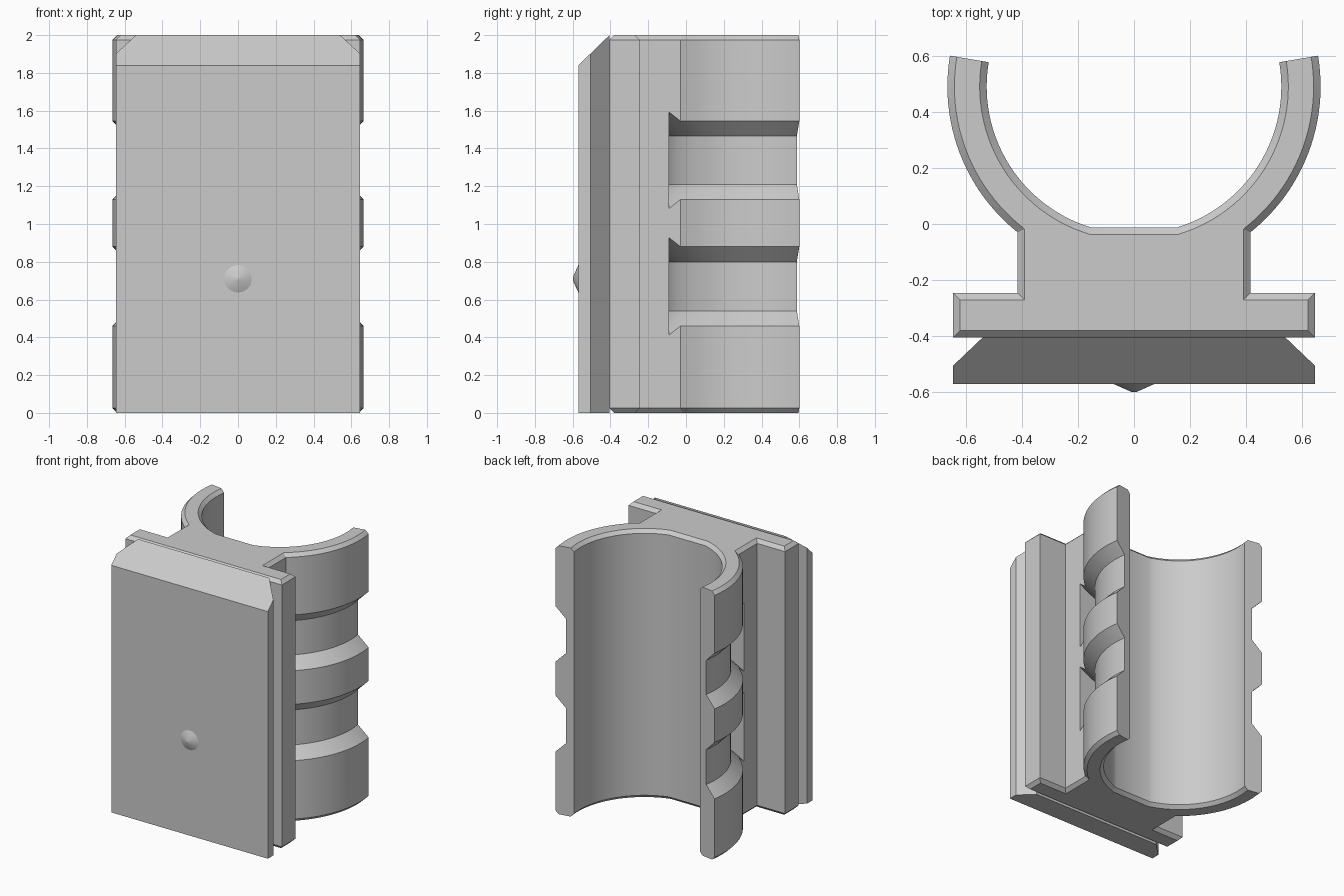
import bpy, bmesh
from math import sin, cos, asin, acos, atan2, radians, pi, sqrt
from mathutils import Vector, Matrix

cube = bpy.data.objects.get("Cube")
if cube:
    bpy.data.objects.remove(cube, do_unlink=True)

GREY = (0.6, 0.6, 0.6, 1.0)
mat = bpy.data.materials.new("light grey")
mat.use_nodes = True
mat.diffuse_color = GREY
mat.node_tree.nodes["Principled BSDF"].inputs["Base Color"].default_value = GREY

HEIGHT, BEVEL = 2.0, 0.025
CENTRE_Y, OUTER, INNER, GROOVE = 0.49, 0.665, 0.525, 0.585
NECK, WIDE, BACK, FRONT = 0.415, 0.645, -0.245, -0.405
FLAT_X, FLAT_Y = 0.15, -0.015


def make_object(name, bm):
    bmesh.ops.recalc_face_normals(bm, faces=bm.faces[:])
    mesh = bpy.data.meshes.new(name)
    bm.to_mesh(mesh)
    bm.free()
    obj = bpy.data.objects.new(name, mesh)
    bpy.context.collection.objects.link(obj)
    mesh.materials.append(mat)
    return obj


def smooth(obj):
    bpy.ops.object.select_all(action='DESELECT')
    obj.select_set(True)
    bpy.context.view_layer.objects.active = obj
    bpy.ops.object.shade_smooth_by_angle(angle=radians(30))


def loft(rings, closed=False):
    """Skin a list of equal rings, either capped or joined end to end."""
    bm = bmesh.new()
    loops = [[bm.verts.new(p) for p in ring] for ring in rings]
    pairs = list(zip(loops, loops[1:]))
    if closed:
        pairs.append((loops[-1], loops[0]))
    else:
        bm.faces.new(loops[0][::-1])
        bm.faces.new(loops[-1])
    for a, b in pairs:
        for i in range(len(a)):
            j = (i + 1) % len(a)
            bm.faces.new((a[i], a[j], b[j], b[i]))
    return bm


def slice_off(bm, point, normal):
    """Remove what lies on the normal's side of a plane and cap the cut."""
    cut = bmesh.ops.bisect_plane(bm, geom=bm.verts[:] + bm.edges[:] + bm.faces[:],
                                 plane_co=point, plane_no=normal, clear_outer=True)
    edges = [e for e in cut["geom_cut"] if isinstance(e, bmesh.types.BMEdge)]
    bmesh.ops.holes_fill(bm, edges=edges, sides=0)


def arc(radius, start, end, steps):
    angles = [start + (end - start) * i / steps for i in range(steps + 1)]
    return [Vector((radius * cos(a), CENTRE_Y + radius * sin(a))) for a in angles]


def inset(points):
    """Mitred inset of the outline, leaving the clip's two open ends alone."""
    lines = []
    for p, q in zip(points, points[1:] + points[:1]):
        d = q - p
        n = Vector((-d.y, d.x)).normalized()
        open_end = (p.y + q.y) / 2 > 0.55 and d.length > 0.1
        lines.append((n, n.dot(p) + (0 if open_end else BEVEL)))
    result = []
    for i in range(len(points)):
        (n1, c1), (n2, c2) = lines[i - 1], lines[i]
        det = n1.x * n2.y - n1.y * n2.x
        result.append(Vector(((c1 * n2.y - c2 * n1.y) / det,
                              (n1.x * c2 - n2.x * c1) / det)))
    return result


# Clip body: flange, neck and open ring as one outline with bevelled rims
tip = radians(9.5)
half = [Vector((WIDE, FRONT)), Vector((WIDE, BACK)), Vector((NECK, BACK))]
half += arc(OUTER, -acos(NECK / OUTER), tip, 24)
half += arc(INNER, tip, atan2(FLAT_Y - CENTRE_Y, FLAT_X), 28)
outline = half + [Vector((-p.x, p.y)) for p in reversed(half)]
rim = inset(outline)
layers = [(rim, 0), (outline, BEVEL), (outline, HEIGHT - BEVEL), (rim, HEIGHT)]
body = make_object("clip_body", loft([[(p.x, p.y, z) for p in ring] for ring, z in layers]))

# Two tapered grooves round the outside of the ring
REACH = 0.78
for low, high in ((0.46, 0.88), (1.13, 1.545)):
    flare = REACH - OUTER
    depth = OUTER - GROOVE
    section = [(GROOVE, low + depth), (REACH, low - flare),
               (REACH, high + flare), (GROOVE, high - depth)]
    turns = [2 * pi * (i + 0.5) / 96 for i in range(96)]
    bm = loft([[(r * cos(a), CENTRE_Y + r * sin(a), z) for r, z in section]
               for a in turns], closed=True)
    slice_off(bm, (0, -0.09, 0), (0, -1, 0))
    cutter = make_object("groove_cutter", bm)
    cutter.hide_render = True
    mod = body.modifiers.new("groove", 'BOOLEAN')
    mod.operation, mod.solver, mod.object = 'DIFFERENCE', 'EXACT', cutter
    bpy.context.view_layer.objects.active = body
    bpy.ops.object.modifier_apply(modifier=mod.name)
    bpy.data.objects.remove(cutter, do_unlink=True)
smooth(body)

# Front plate with slanted back corners and a sloping top edge
plate_half = [(WIDE, -0.57), (WIDE, -0.505), (0.54, FRONT)]
plate = plate_half + [(-x, y) for x, y in reversed(plate_half)]
bm = loft([[(x, y, z) for x, y in plate] for z in (0, HEIGHT + 0.1)])
slice_off(bm, (0, FRONT, HEIGHT), (0, -0.16, 0.165))
make_object("front_plate", bm)

# Small pointed locating bump on the plate
bm = bmesh.new()
bmesh.ops.create_cone(bm, cap_ends=True, segments=32, radius1=0.075, radius2=0.008,
                      depth=0.03, matrix=Matrix.Translation((0, -0.584, 0.71))
                      @ Matrix.Rotation(pi / 2, 4, 'X'))
smooth(make_object("locating_bump", bm))
